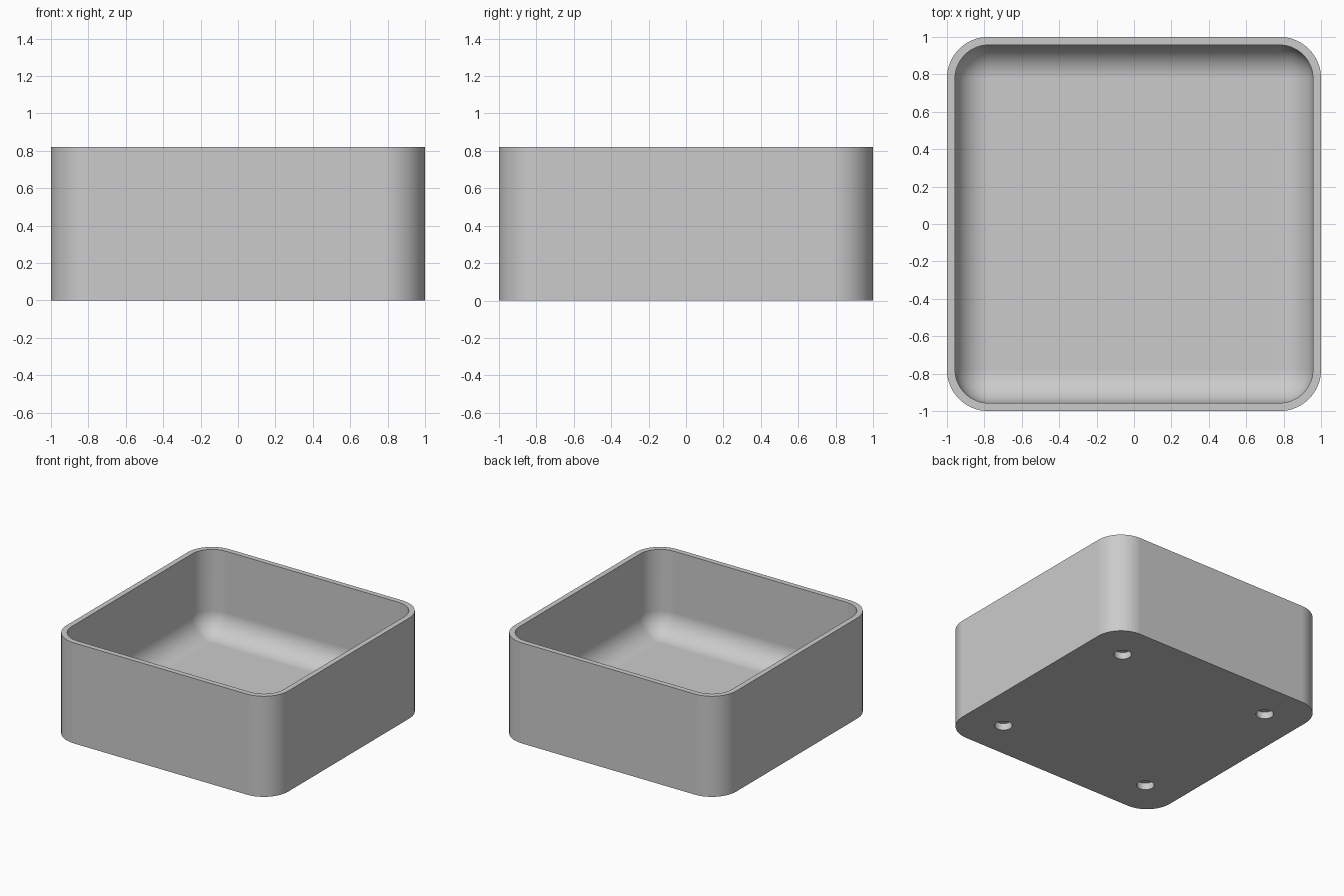
import bpy, bmesh, math

cube = bpy.data.objects.get("Cube")
if cube:
    bpy.data.objects.remove(cube, do_unlink=True)

HEIGHT, FLOOR = 0.82, 0.14
OUTER, OUTER_R = 1.0, 0.22
INNER, INNER_R = 0.957, 0.18
HOLE_POS, HOLE_R, HOLE_DEPTH = 0.685, 0.065, 0.055
SEGS = 16

grey = bpy.data.materials.new("plain grey")
grey.use_nodes = True
colour = (0.6, 0.6, 0.6, 1)
grey.diffuse_color = colour
grey.node_tree.nodes["Principled BSDF"].inputs["Base Color"].default_value = colour


def ring(bm, half, radius, z):
    """Rounded square loop of vertices."""
    verts = []
    for quarter in range(4):
        mid = math.radians(45 + 90 * quarter)
        cx = math.copysign(half - radius, math.cos(mid))
        cy = math.copysign(half - radius, math.sin(mid))
        for i in range(SEGS + 1):
            a = math.pi / 2 * (quarter + i / SEGS)
            verts.append(bm.verts.new((cx + radius * math.cos(a),
                                       cy + radius * math.sin(a), z)))
    return verts


# Tray: outer wall, flat rim, inner wall and filleted floor in one skin
bm = bmesh.new()
rings = [ring(bm, OUTER, OUTER_R, 0), ring(bm, OUTER, OUTER_R, HEIGHT),
         ring(bm, INNER, INNER_R, HEIGHT)]
for i in range(SEGS + 1):
    t = math.pi / 2 * i / SEGS
    inset = INNER_R * (1 - math.cos(t))
    rings.append(ring(bm, INNER - inset, INNER_R - inset,
                      FLOOR + INNER_R * (1 - math.sin(t))))
for low, high in zip(rings, rings[1:]):
    n = len(low)
    for i in range(n):
        j = (i + 1) % n
        bm.faces.new((low[i], low[j], high[j], high[i]))
bm.faces.new(rings[0][::-1])
bm.faces.new(rings[-1])
bmesh.ops.remove_doubles(bm, verts=bm.verts[:], dist=0.0005)
bmesh.ops.recalc_face_normals(bm, faces=bm.faces[:])
mesh = bpy.data.meshes.new("tray")
bm.to_mesh(mesh)
bm.free()
mesh.materials.append(grey)
tray = bpy.data.objects.new("tray", mesh)
bpy.context.collection.objects.link(tray)

# Four round blind holes under the base
bm = bmesh.new()
for sx in (-1, 1):
    for sy in (-1, 1):
        made = bmesh.ops.create_cone(bm, cap_ends=True, segments=32, radius1=HOLE_R,
                                     radius2=HOLE_R, depth=2 * HOLE_DEPTH)
        bmesh.ops.translate(bm, verts=made["verts"],
                            vec=(sx * HOLE_POS, sy * HOLE_POS, 0))
cut_mesh = bpy.data.meshes.new("hole_cutter")
bm.to_mesh(cut_mesh)
bm.free()
cut_mesh.materials.append(grey)
cutter = bpy.data.objects.new("hole_cutter", cut_mesh)
cutter.hide_render = True
bpy.context.collection.objects.link(cutter)

cut = tray.modifiers.new("holes", "BOOLEAN")
cut.operation = "DIFFERENCE"
cut.solver = "EXACT"
cut.object = cutter
bpy.ops.object.select_all(action="DESELECT")
tray.select_set(True)
bpy.context.view_layer.objects.active = tray
bpy.ops.object.modifier_apply(modifier=cut.name)
bpy.data.objects.remove(cutter, do_unlink=True)

# Smooth corners and fillet, crisp rim and base edge
bpy.ops.object.shade_smooth_by_angle(angle=math.radians(30))
weighted = tray.modifiers.new("flat_faces", "WEIGHTED_NORMAL")
weighted.keep_sharp = True
